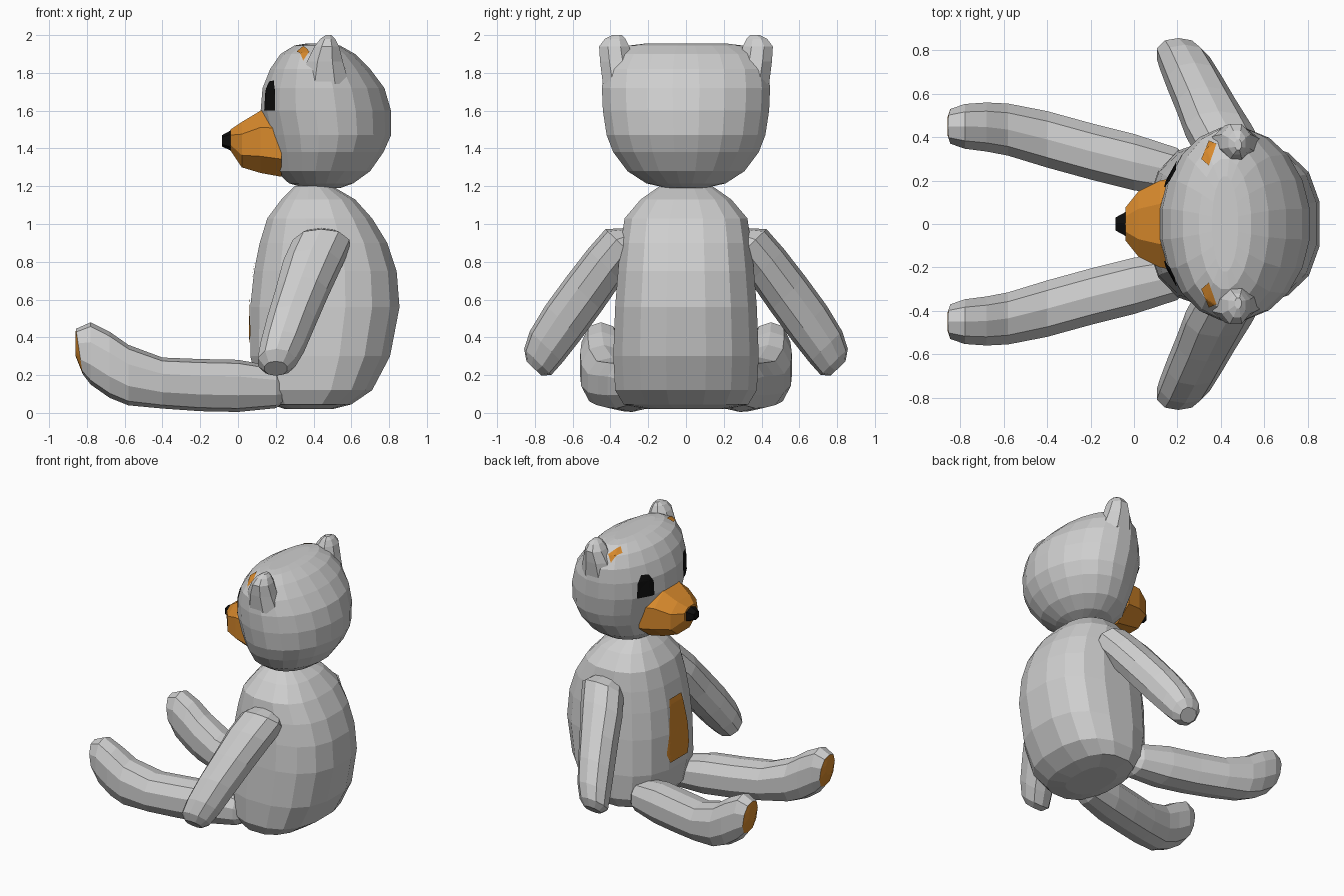
import bpy, bmesh, math
from mathutils import Vector
from mathutils.bvhtree import BVHTree

if "Cube" in bpy.data.objects:
    bpy.data.objects.remove(bpy.data.objects["Cube"])


def material(name, rgb):
    m = bpy.data.materials.new(name)
    m.use_nodes = True
    m.diffuse_color = (*rgb, 1)
    bsdf = next(n for n in m.node_tree.nodes if n.type == 'BSDF_PRINCIPLED')
    bsdf.inputs["Base Color"].default_value = (*rgb, 1)
    bsdf.inputs["Roughness"].default_value = 0.9
    return m


GREY = material("grey_fur", (0.62, 0.62, 0.62))
ORANGE = material("orange_felt", (0.68, 0.25, 0.025))
BLACK = material("black_felt", (0.004, 0.004, 0.004))


def loft(bm, rings, n, power=2.0):
    """Skin rings given as (centre, half-axis u, half-axis v), capped at both ends."""
    k = 1 / math.cos(math.pi / n)

    def curve(t):
        return math.copysign(min(1, abs(t) * k) ** (2 / power), t)

    loops = []
    for c, u, v in rings:
        loop = []
        for i in range(n):
            a = (i + 0.5) * 2 * math.pi / n
            loop.append(bm.verts.new(Vector(c) + Vector(u) * curve(math.cos(a))
                                     + Vector(v) * curve(math.sin(a))))
        loops.append(loop)
    for a, b in zip(loops, loops[1:]):
        for i in range(n):
            j = (i + 1) % n
            bm.faces.new((a[i], a[j], b[j], b[i]))
    bm.faces.new(loops[0])
    bm.faces.new(loops[-1])


def finish(name, bm, *mats):
    bmesh.ops.recalc_face_normals(bm, faces=bm.faces)
    mesh = bpy.data.meshes.new(name)
    bm.to_mesh(mesh)
    for m in mats:
        mesh.materials.append(m)
    ob = bpy.data.objects.new(name, mesh)
    bpy.context.collection.objects.link(ob)
    return ob


def upright(profile):
    """Horizontal rings from (z, back x, front x, half width)."""
    return [(((a + b) / 2, 0, z), ((b - a) / 2, 0, 0), (0, w, 0)) for z, a, b, w in profile]


def patch(name, tree, outline, direction, mat):
    """Thin felt piece: an outline dropped onto a surface along a direction."""
    bm = bmesh.new()
    face = bm.faces.new([bm.verts.new(p) for p in outline])
    bmesh.ops.poke(bm, faces=[face])
    bmesh.ops.subdivide_edges(bm, edges=bm.edges[:], cuts=5, use_grid_fill=True)
    d = Vector(direction)
    for v in bm.verts:
        hit, normal, _, _ = tree.ray_cast(v.co, d)
        if hit:
            v.co = hit - d * 0.007
    bm.normal_update()
    ob = finish(name, bm, mat)
    if sum(p.normal.dot(d) for p in ob.data.polygons) > 0:
        ob.data.flip_normals()


# Body
bm = bmesh.new()
loft(bm, upright([(0.02, 0.25, 0.50, 0.20), (0.045, 0.17, 0.60, 0.33), (0.12, 0.11, 0.71, 0.375),
                  (0.30, 0.065, 0.805, 0.385), (0.56, 0.065, 0.855, 0.375),
                  (0.75, 0.085, 0.84, 0.36), (0.90, 0.115, 0.79, 0.345),
                  (1.03, 0.155, 0.71, 0.325), (1.13, 0.23, 0.62, 0.24),
                  (1.20, 0.30, 0.50, 0.14)]), 16, 2.5)
finish("body", bm, GREY)
body_tree = BVHTree.FromBMesh(bm)

# Head with both ears
bm = bmesh.new()
loft(bm, upright([(1.19, 0.36, 0.54, 0.10), (1.215, 0.27, 0.61, 0.21), (1.28, 0.20, 0.70, 0.31),
                  (1.38, 0.175, 0.77, 0.385), (1.47, 0.15, 0.81, 0.42), (1.60, 0.12, 0.81, 0.44),
                  (1.72, 0.13, 0.775, 0.445), (1.82, 0.17, 0.70, 0.435),
                  (1.90, 0.225, 0.62, 0.385), (1.945, 0.30, 0.54, 0.30),
                  (1.955, 0.36, 0.48, 0.22)]), 20)
for s in (1, -1):
    ear = [(0.46, 0.35, 1.74, 0.13, 0.09), (0.46, 0.37, 1.86, 0.095, 0.085),
           (0.47, 0.38, 1.94, 0.065, 0.08), (0.475, 0.375, 1.98, 0.04, 0.055),
           (0.48, 0.365, 2.0, 0.015, 0.025)]
    loft(bm, [((x, s * y, z), (a, 0, 0), (0, b, 0)) for x, y, z, a, b in ear], 8)
finish("head", bm, GREY)
head_tree = BVHTree.FromBMesh(bm)

# Muzzle and nose: sections along x as (x, half width, bottom, top)
for name, mat, n, sections in (
        ("muzzle", ORANGE, 8, [(-0.04, 0.075, 1.39, 1.50), (0.02, 0.15, 1.30, 1.54),
                               (0.12, 0.20, 1.27, 1.60), (0.23, 0.22, 1.25, 1.60)]),
        ("nose", BLACK, 6, [(-0.085, 0.03, 1.41, 1.47), (-0.03, 0.06, 1.385, 1.50)])):
    bm = bmesh.new()
    loft(bm, [((x, 0, (a + b) / 2), (0, w, 0), (0, 0, (b - a) / 2))
              for x, w, a, b in sections], n, 2.3)
    finish(name, bm, mat)

# Tummy patch
half = [(0.07, 0.80), (0.13, 0.42), (0.10, 0.35)]
outline = [(-1, y, z) for y, z in half] + [(-1, -y, z) for y, z in reversed(half)]
patch("tummy_patch", body_tree, outline, (1, 0, 0), ORANGE)

# Limbs, eyes and ear linings on both sides
for s, side in ((1, "right"), (-1, "left")):
    # Arm: centre, half depth, half thickness
    bm = bmesh.new()
    arm = [(0.44, 0.27, 0.93, 0.10, 0.07), (0.44, 0.34, 0.89, 0.15, 0.12),
           (0.39, 0.43, 0.78, 0.15, 0.125), (0.335, 0.54, 0.63, 0.135, 0.13),
           (0.28, 0.65, 0.48, 0.125, 0.13), (0.235, 0.74, 0.35, 0.115, 0.12),
           (0.205, 0.785, 0.27, 0.10, 0.10), (0.20, 0.805, 0.235, 0.06, 0.055)]
    loft(bm, [((x, s * y, z), (a, 0, 0), (0, s * 0.72 * b, 0.69 * b))
              for x, y, z, a, b in arm], 10)
    finish(side + "_arm", bm, GREY)

    # Leg with upturned foot: centre, half width, half height, lean of the section
    bm = bmesh.new()
    leg = [(0.25, 0.23, 0.12, 0.07, 0.06, 0), (0.20, 0.24, 0.135, 0.11, 0.11, 0),
           (0.0, 0.285, 0.143, 0.13, 0.138, 0), (-0.20, 0.335, 0.147, 0.13, 0.138, 0),
           (-0.40, 0.39, 0.158, 0.13, 0.135, 0), (-0.58, 0.435, 0.20, 0.12, 0.16, 0),
           (-0.68, 0.447, 0.255, 0.113, 0.175, 0), (-0.78, 0.45, 0.315, 0.103, 0.165, 0),
           (-0.84, 0.45, 0.325, 0.08, 0.12, -0.018), (-0.86, 0.45, 0.36, 0.04, 0.06, 0)]
    loft(bm, [((x, s * y, z), (0, a, 0), (lean, 0, b)) for x, y, z, a, b, lean in leg], 10, 2.2)
    for f in bm.faces:
        f.material_index = int(max(v.co.x for v in f.verts) < -0.81)
    finish(side + "_leg", bm, GREY, ORANGE)

    # Eye
    eye = [(0.17, 1.60), (0.29, 1.60), (0.285, 1.71), (0.25, 1.76), (0.20, 1.755), (0.17, 1.70)]
    patch(side + "_eye", head_tree, [(-1, s * y, z) for y, z in eye], (1, 0, 0), BLACK)

    # Ear lining
    lining = [(0.31, 0.30), (0.345, 0.27), (0.38, 0.37), (0.345, 0.385)]
    patch(side + "_ear_lining", head_tree, [(x, s * y, 3) for x, y in lining],
          (0, 0, -1), ORANGE)
